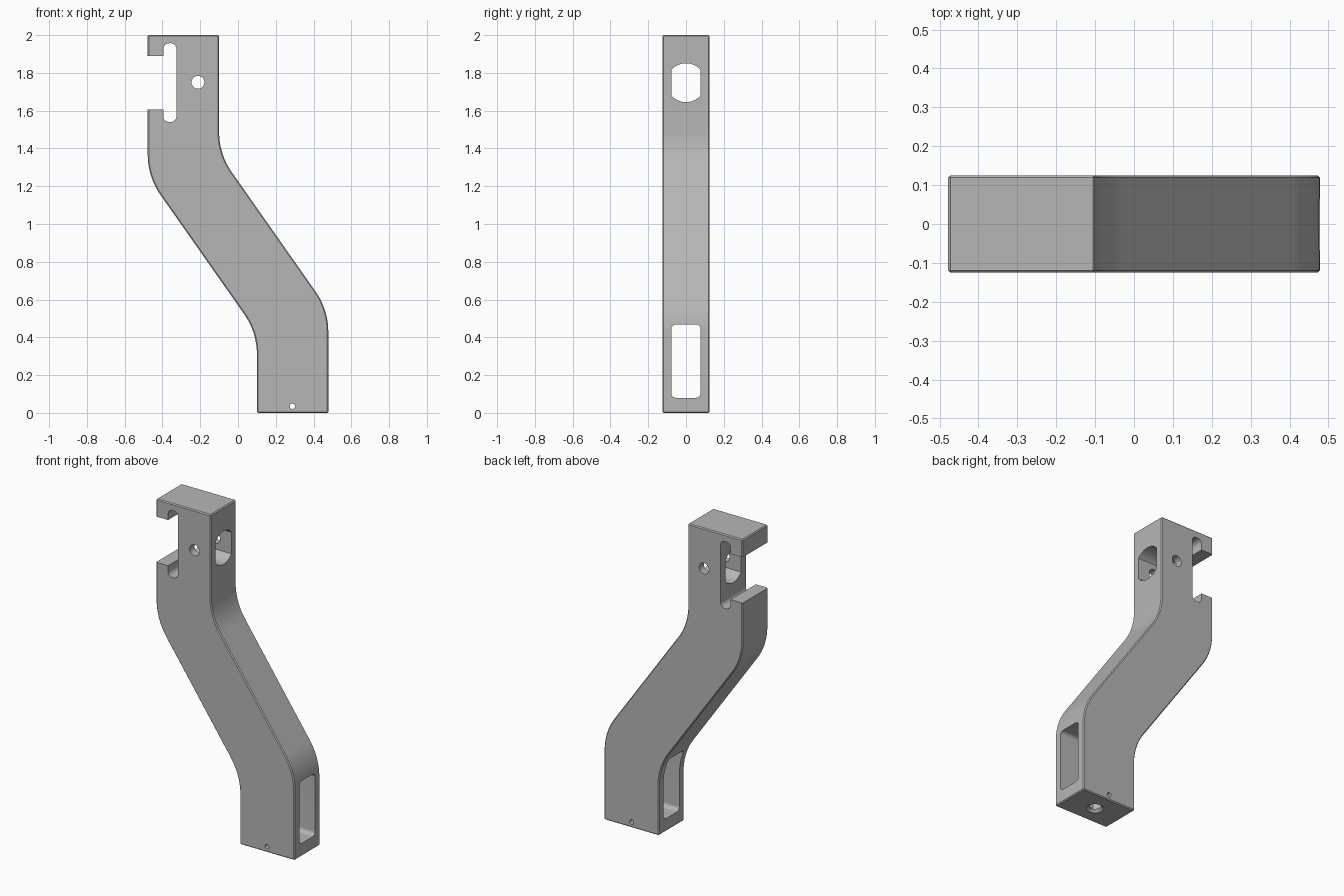
import bpy, bmesh, math
from mathutils import Vector

cube = bpy.data.objects.get("Cube")
if cube:
    bpy.data.objects.remove(cube, do_unlink=True)

grey = bpy.data.materials.new("satin grey")
grey.use_nodes = True
grey.diffuse_color = (0.47, 0.47, 0.47, 1)
grey.node_tree.nodes["Principled BSDF"].inputs["Base Color"].default_value = (0.47, 0.47, 0.47, 1)


def fillet(corners, steps):
    """Round each (u, v, radius) corner of a closed outline."""
    out = []
    for i, (u, v, r) in enumerate(corners):
        p = Vector((u, v))
        if r == 0:
            out.append(p)
            continue
        a = (Vector(corners[i - 1][:2]) - p).normalized()
        b = (Vector(corners[(i + 1) % len(corners)][:2]) - p).normalized()
        half = a.angle(b) / 2
        centre = p + (a + b).normalized() * r / math.sin(half)
        start = p + a * r / math.tan(half) - centre
        end = p + b * r / math.tan(half) - centre
        for k in range(steps + 1):
            out.append(centre + start.lerp(end, k / steps).normalized() * r)
    return out


def box_outline(u0, u1, v0, v1, r=0):
    return fillet([(u0, v0, r), (u1, v0, r), (u1, v1, r), (u0, v1, r)], 8)


def circle(u, v, r, n=32):
    return [Vector((u + r * math.cos(k * math.tau / n), v + r * math.sin(k * math.tau / n)))
            for k in range(n)]


def prism(name, outline, axis, lo, hi, bevel=0):
    """Extrude an outline along x, y or z."""
    place = {"x": lambda p, h: (h, p.x, p.y),
             "y": lambda p, h: (p.x, h, p.y),
             "z": lambda p, h: (p.x, p.y, h)}[axis]
    bm = bmesh.new()
    near = [bm.verts.new(place(p, lo)) for p in outline]
    far = [bm.verts.new(place(p, hi)) for p in outline]
    bm.faces.new(near)
    bm.faces.new(far[::-1])
    for i in range(len(near)):
        bm.faces.new((near[i], near[i - 1], far[i - 1], far[i]))
    bmesh.ops.recalc_face_normals(bm, faces=bm.faces)
    if bevel:
        sharp = [e for e in bm.edges if e.calc_face_angle(0) > math.radians(30)]
        bmesh.ops.bevel(bm, geom=sharp, offset=bevel, segments=1, profile=0.5, affect="EDGES")
    mesh = bpy.data.meshes.new(name)
    bm.to_mesh(mesh)
    bm.free()
    obj = bpy.data.objects.new(name, mesh)
    bpy.context.collection.objects.link(obj)
    mesh.materials.append(grey)
    return obj


# Cranked arm body
R = 0.37
body = prism("cranked_arm", fillet([
    (-0.478, 2, 0), (-0.478, 1.25, R), (0.1, 0.427, R), (0.1, 0, 0),
    (0.478, 0, 0), (0.478, 0.547, R), (-0.1, 1.37, R), (-0.1, 2, 0)], 14),
    "y", -0.125, 0.125, bevel=0.006)

# Upper cross hole: round with flattened sides
rad, flat = 0.103, 0.078
a0 = math.acos(flat / rad)
arc = [a0 + (math.pi - 2 * a0) * k / 16 for k in range(17)]
flat_hole = [Vector((rad * math.cos(t + s), 1.748 + rad * math.sin(t + s)))
             for s in (0, math.pi) for t in arc]

cutters = [
    prism("notch_mouth", box_outline(-0.6, -0.36, 1.605, 1.89), "y", -0.3, 0.3),
    prism("notch_slot", box_outline(-0.395, -0.326, 1.54, 1.957, 0.03), "y", -0.3, 0.3),
    prism("pin_hole", circle(-0.212, 1.75, 0.034), "y", -0.3, 0.3),
    prism("flat_sided_hole", flat_hole, "x", -0.36, 0.1),
    prism("lower_window", box_outline(-flat, flat, 0.08, 0.468, 0.025), "x", -0.1, 0.7),
    prism("small_pin_hole", circle(0.288, 0.035, 0.014, 20), "y", -0.3, 0.3),
    prism("base_bolt_hole", circle(0.288, 0, 0.035), "z", -0.1, 0.2),
]

# Countersink under the base
bpy.ops.mesh.primitive_cone_add(vertices=32, radius1=0.06, radius2=0.03, depth=0.03,
                                location=(0.288, 0, 0.005))
sink = bpy.context.object
sink.name = "base_countersink"
sink.data.materials.append(grey)
cutters.append(sink)

# Cut every opening
bpy.ops.object.select_all(action="DESELECT")
body.select_set(True)
bpy.context.view_layer.objects.active = body
for cutter in cutters:
    cutter.hide_render = True
    mod = body.modifiers.new(cutter.name, "BOOLEAN")
    mod.operation = "DIFFERENCE"
    mod.solver = "EXACT"
    mod.object = cutter
    bpy.ops.object.modifier_apply(modifier=mod.name)
    bpy.data.objects.remove(cutter, do_unlink=True)

bpy.ops.object.shade_smooth_by_angle(angle=math.radians(30))
